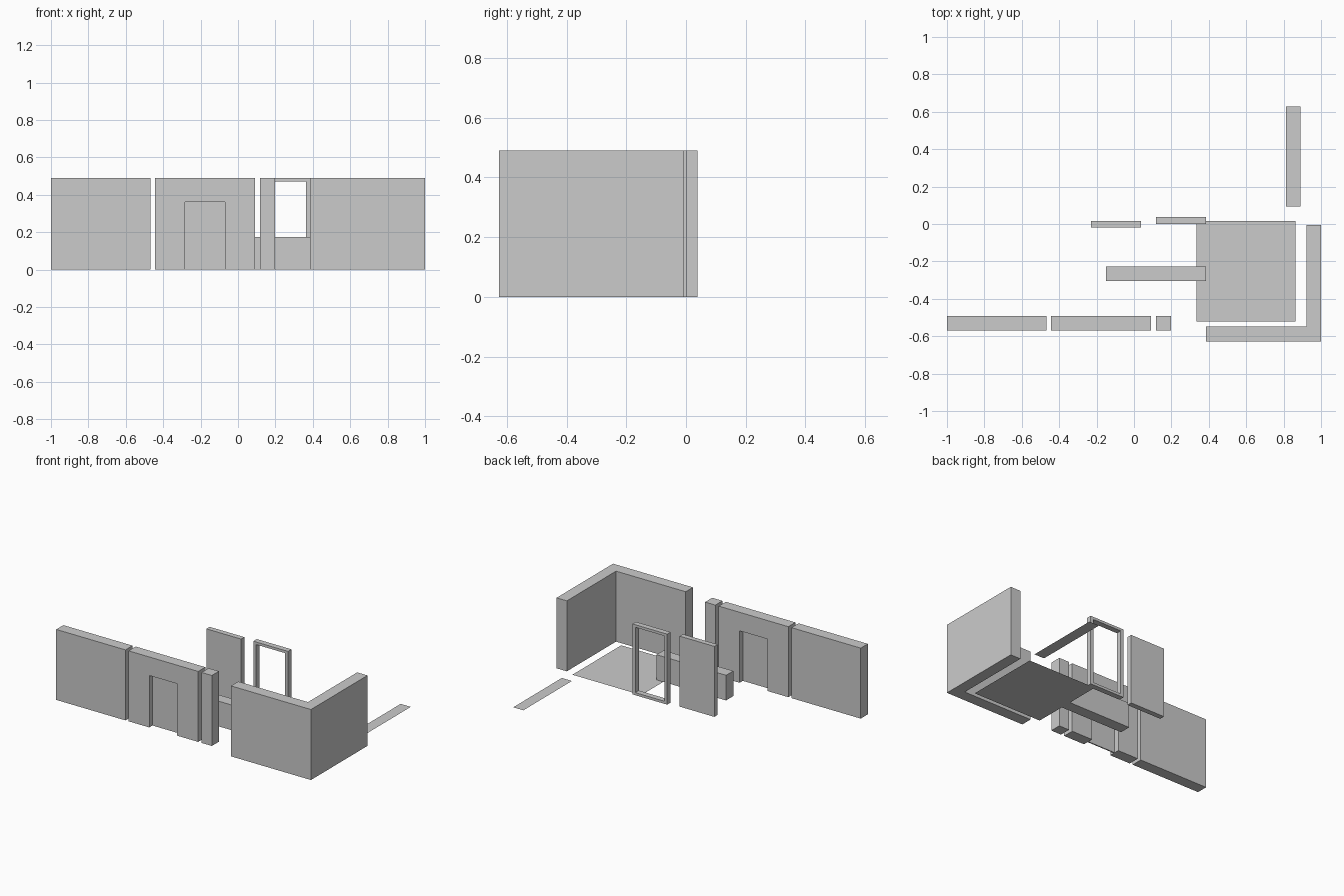
import bpy, bmesh

if "Cube" in bpy.data.objects:
    bpy.data.objects.remove(bpy.data.objects["Cube"])

H = 0.49          # full wall height
T = 0.078         # wall thickness


def mesh_object(name, bm):
    bmesh.ops.recalc_face_normals(bm, faces=bm.faces)
    me = bpy.data.meshes.new(name)
    bm.to_mesh(me)
    bm.free()
    ob = bpy.data.objects.new(name, me)
    bpy.context.collection.objects.link(ob)
    return ob


def prism(name, pts, vec):
    """Extrude a closed profile of 3D points along vec."""
    bm = bmesh.new()
    face = bm.faces.new([bm.verts.new(p) for p in pts])
    ext = bmesh.ops.extrude_face_region(bm, geom=[face])
    moved = [g for g in ext["geom"] if isinstance(g, bmesh.types.BMVert)]
    bmesh.ops.translate(bm, verts=moved, vec=vec)
    return mesh_object(name, bm)


def box(name, x0, x1, y0, y1, z0=0.0, z1=H):
    return prism(name, [(x0, y0, z0), (x1, y0, z0), (x1, y1, z0), (x0, y1, z0)], (0, 0, z1 - z0))


def sheet(name, x0, x1, y0, y1):
    bm = bmesh.new()
    bm.faces.new([bm.verts.new(p) for p in ((x0, y0, 0), (x1, y0, 0), (x1, y1, 0), (x0, y1, 0))])
    return mesh_object(name, bm)


# Front row: plain wall, doorway wall, pillar
Y0 = -0.569
box("plain_wall", -1.0, -0.467, Y0, Y0 + T)
box("pillar", 0.118, 0.197, Y0, Y0 + T)

# Doorway wall as one arch-shaped profile
a, b, c, d, top = -0.443, -0.284, -0.069, 0.092, 0.361
profile = [(a, 0), (b, 0), (b, top), (c, top), (c, 0), (d, 0), (d, H), (a, H)]
prism("doorway_wall", [(x, Y0, z) for x, z in profile], (0, T, 0))

# Thin door leaf recessed in the doorway
mid = Y0 + T / 2
box("door_leaf", b, c, mid - 0.004, mid + 0.004, 0, top)

# L-shaped corner wall
L = [(0.385, -0.627), (1.0, -0.627), (1.0, -0.006), (0.921, -0.006), (0.921, -0.547), (0.385, -0.547)]
prism("corner_wall", [(x, y, 0) for x, y in L], (0, 0, H))

# Half-height wall
box("low_wall", -0.15, 0.385, -0.305, -0.226, 0, 0.175)

# Loose door panel
box("door_panel", -0.23, 0.037, -0.019, 0.017)

# Window frame: two full posts, two rails between
fx0, fx1, fy0, fy1, w, r = 0.118, 0.385, 0.0, 0.038, 0.022, 0.018
bm = bmesh.new()
outer = [(fx0, 0), (fx1, 0), (fx1, H), (fx0, H)]
inner = [(fx0 + w, r), (fx1 - w, r), (fx1 - w, H - r), (fx0 + w, H - r)]
rings = [[bm.verts.new((x, y, z)) for x, z in loop]
         for loop, y in ((outer, fy0), (outer, fy1), (inner, fy1), (inner, fy0))]
for k in range(4):
    p, q = rings[k], rings[(k + 1) % 4]
    for i in range(4):
        j = (i + 1) % 4
        bm.faces.new((p[i], p[j], q[j], q[i]))
mesh_object("window_frame", bm)

# Flat floor pieces
sheet("floor_tile", 0.333, 0.863, -0.52, 0.015)
sheet("floor_strip", 0.812, 0.89, 0.093, 0.627)
